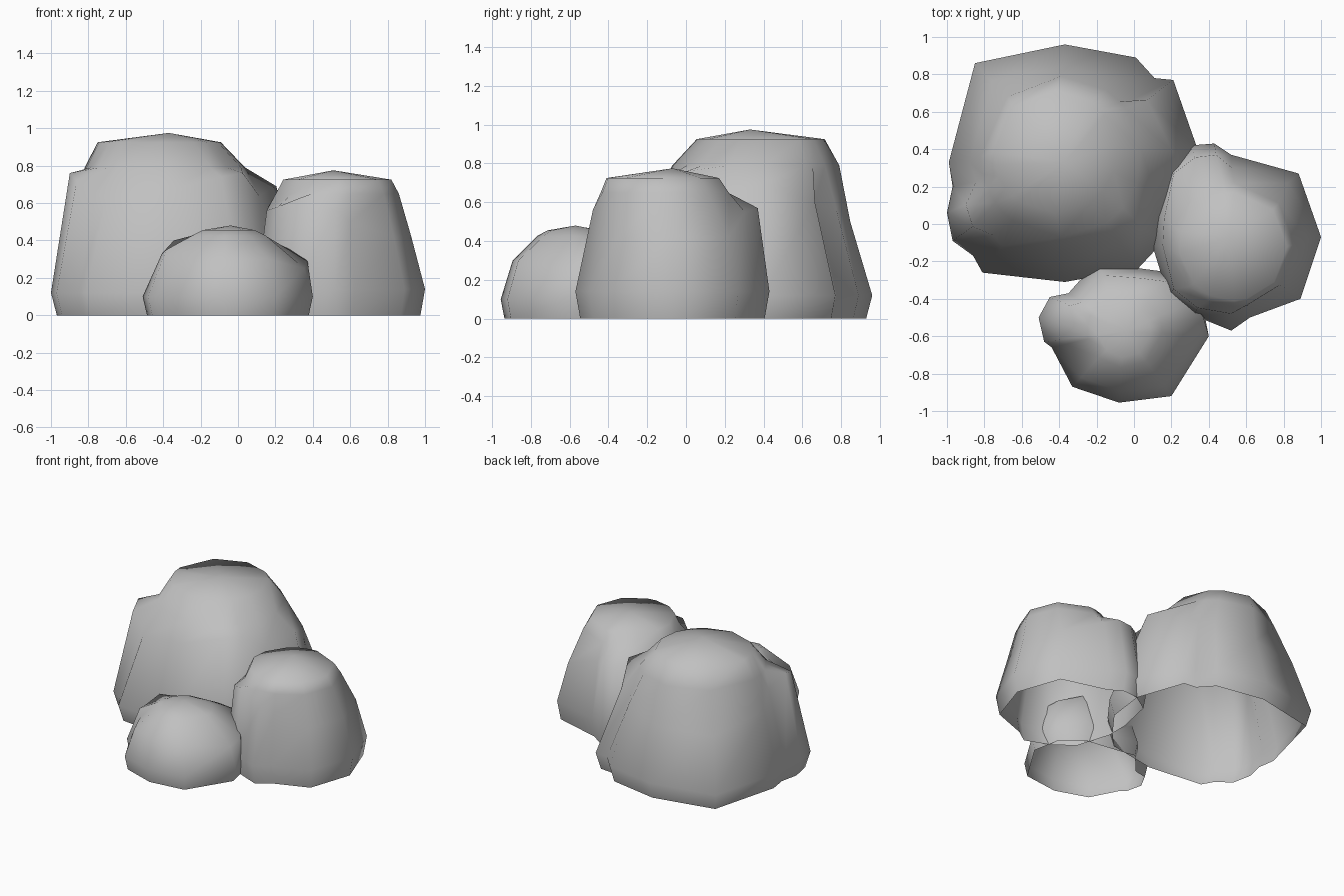
import bpy
import bmesh
from mathutils import Vector

cube = bpy.data.objects.get("Cube")
if cube:
    bpy.data.objects.remove(cube, do_unlink=True)

# One plain stone colour
stone = bpy.data.materials.new("stone_grey")
stone.use_nodes = True
stone.diffuse_color = (0.53, 0.53, 0.53, 1)
stone.node_tree.nodes["Principled BSDF"].inputs["Base Color"].default_value = stone.diffuse_color


def boulder(name, peak, widest, collar, collar_radius, crown, crown_radius, columns):
    """Hollow, open-bottomed boulder lofted from five rings and a peak.
    Each column gives its widest point in plan, then the scale and height
    of its shoulder, so that lumps grow out of one continuous surface.
    The collar and crown are level circles between shoulders and peak."""
    bm = bmesh.new()
    peak = Vector(peak)
    axis = Vector((peak.x, peak.y, 0))
    up = Vector((0, 0, 1))
    stacks = []
    for x, y, scale, height in columns:
        reach = Vector((x, y, 0)) - axis
        outward = reach.normalized()
        points = [
            axis + reach * 0.95,
            axis + reach + up * widest,
            axis + reach * scale + up * height,
            Vector(collar) + outward * collar_radius,
            Vector(crown) + outward * crown_radius,
        ]
        stacks.append([bm.verts.new(point) for point in points])
    summit = bm.verts.new(peak)

    # Skin neighbouring columns, then close the top with a fan
    for left, right in zip(stacks, stacks[1:] + stacks[:1]):
        for k in range(len(left) - 1):
            bm.faces.new((left[k], right[k], right[k + 1], left[k + 1]))
        bm.faces.new((left[-1], right[-1], summit))
    for face in bm.faces:
        face.smooth = True
    bm.normal_update()

    mesh = bpy.data.meshes.new(name)
    bm.to_mesh(mesh)
    bm.free()
    mesh.materials.append(stone)
    obj = bpy.data.objects.new(name, mesh)
    bpy.context.scene.collection.objects.link(obj)


# Tall boulder at the back, with lumps on its right, front and left
boulder("large_boulder", peak=(-.37, .33, .975), widest=.12,
        collar=(-.39, .36, .79), collar_radius=.43,
        crown=(-.42, .385, .925), crown_radius=.33,
        columns=[
            (.34, .4, .81, .69),
            (.21, .77, .76, .6),
            (.11, .78, .74, .6),
            (.01, .89, .8, .55),
            (-.37, .96, .82, .5),
            (-.85, .86, .82, .5),
            (-.99, .33, .82, .55),
            (-.97, .2, .79, .68),
            (-1, .06, .84, .76),
            (-.97, -.09, .82, .72),
            (-.86, -.17, .78, .65),
            (-.81, -.26, .76, .62),
            (-.37, -.31, .74, .66),
            (.02, -.24, .72, .74),
            (.15, -.1, .76, .76),
            (.3, .1, .72, .64),
        ])

# Medium boulder at the side, with lumps on its back and front
boulder("medium_boulder", peak=(.51, -.07, .775), widest=.14,
        collar=(.53, -.11, .65), collar_radius=.33,
        crown=(.53, -.12, .725), crown_radius=.29,
        columns=[
            (1, -.07, .85, .42),
            (.88, .27, .85, .42),
            (.52, .37, .85, .55),
            (.43, .43, .88, .57),
            (.3, .42, .87, .57),
            (.16, .33, .85, .6),
            (.1, .05, .85, .58),
            (.1, -.12, .87, .56),
            (.18, -.38, .9, .58),
            (.32, -.49, .9, .63),
            (.52, -.57, .82, .56),
            (.62, -.5, .86, .5),
            (.89, -.4, .85, .42),
        ])

# Small boulder at the front, with lumps on both sides
boulder("small_boulder", peak=(-.04, -.57, .48), widest=.1,
        collar=(-.05, -.57, .425), collar_radius=.2,
        crown=(-.05, -.575, .455), crown_radius=.14,
        columns=[
            (.2, -.92, .84, .3),
            (.4, -.6, .9, .25),
            (.38, -.5, .98, .29),
            (.36, -.4, .9, .33),
            (.2, -.26, .85, .38),
            (.05, -.24, .85, .38),
            (-.2, -.2, .8, .36),
            (-.35, -.37, .76, .4),
            (-.45, -.39, .74, .4),
            (-.51, -.5, .78, .33),
            (-.48, -.63, .78, .35),
            (-.44, -.66, .8, .3),
            (-.33, -.87, .84, .3),
            (-.08, -.955, .84, .3),
        ])
